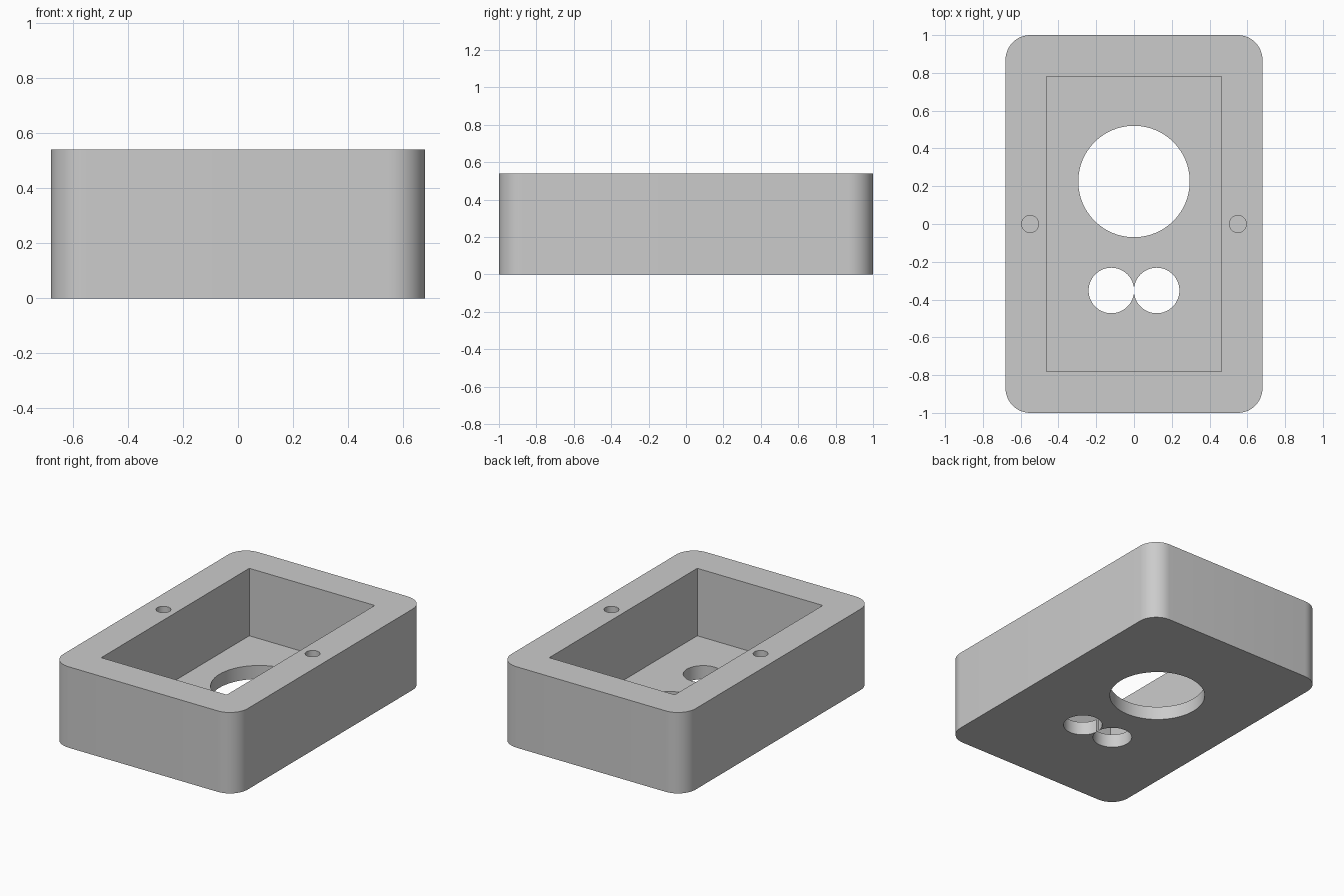
import bpy
import bmesh

default = bpy.data.objects.get("Cube")
if default:
    bpy.data.objects.remove(default, do_unlink=True)

WIDTH, LENGTH, HEIGHT = 1.36, 2.0, 0.54
FLOOR = 0.09
CORNER = 0.13
OVER = 0.1  # how far cutters reach past open faces

grey = bpy.data.materials.new("plain grey")
grey.use_nodes = True
colour = (0.6, 0.6, 0.6, 1.0)
grey.diffuse_color = colour
grey.node_tree.nodes["Principled BSDF"].inputs["Base Color"].default_value = colour


def block(name, width, length, bottom, top, corner=0):
    """Box centred on x and y, with optional rounded upright edges."""
    bm = bmesh.new()
    bmesh.ops.create_cube(bm, size=1)
    for v in bm.verts:
        v.co.x *= width
        v.co.y *= length
        v.co.z = top if v.co.z > 0 else bottom
    if corner:
        upright = [e for e in bm.edges
                   if abs(e.verts[0].co.z - e.verts[1].co.z) > 0.01]
        bmesh.ops.bevel(bm, geom=upright, offset=corner, segments=12,
                        profile=0.5, affect='EDGES')
    mesh = bpy.data.meshes.new(name)
    bm.to_mesh(mesh)
    bm.free()
    mesh.materials.append(grey)
    obj = bpy.data.objects.new(name, mesh)
    bpy.context.collection.objects.link(obj)
    return obj


def drill(name, x, y, radius, bottom, top):
    """Upright round cutter."""
    bpy.ops.mesh.primitive_cylinder_add(
        vertices=64, radius=radius, depth=top - bottom,
        location=(x, y, (top + bottom) / 2))
    obj = bpy.context.object
    obj.name = name
    obj.data.materials.append(grey)
    return obj


# Solid outer shell with rounded upright corners
housing = block("housing", WIDTH, LENGTH, 0, HEIGHT, CORNER)

# Open pocket and the large opening through the floor
cutters = [
    block("pocket_cutter", 0.926, 1.56, FLOOR, HEIGHT + OVER),
    drill("large_hole_cutter", 0, 0.225, 0.295, -OVER, FLOOR + OVER),
]

# Paired floor openings that just meet, and blind screw holes in the rim
for side, x in (("right", -1), ("left", 1)):
    cutters.append(drill(side + "_small_hole_cutter", x * 0.12, -0.352,
                         0.1205, -OVER, FLOOR + OVER))
    cutters.append(drill(side + "_screw_hole_cutter", x * 0.55, 0,
                         0.045, 0.18, HEIGHT + OVER))

# Cut the shell, then discard the cutters
bpy.ops.object.select_all(action='DESELECT')
housing.select_set(True)
bpy.context.view_layer.objects.active = housing
for cutter in cutters:
    cutter.hide_render = True
    cut = housing.modifiers.new(cutter.name, 'BOOLEAN')
    cut.operation = 'DIFFERENCE'
    cut.solver = 'EXACT'
    cut.object = cutter
    bpy.ops.object.modifier_apply(modifier=cut.name)
for cutter in cutters:
    bpy.data.objects.remove(cutter, do_unlink=True)

# Smooth curved walls, crisp rims
bpy.ops.object.shade_smooth_by_angle(angle=0.52)
